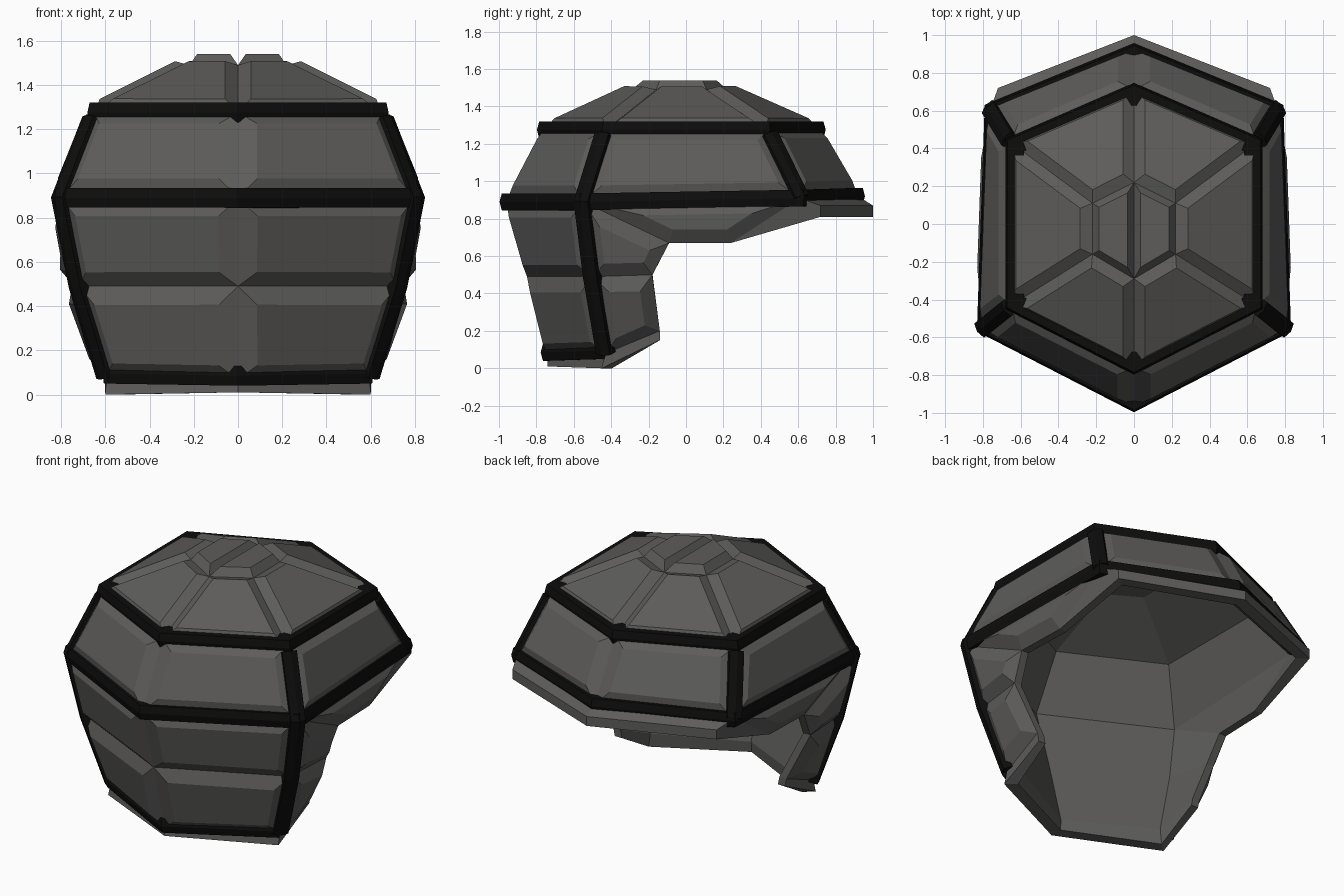
import bpy, bmesh
from mathutils import Vector as V

if "Cube" in bpy.data.objects:
    bpy.data.objects.remove(bpy.data.objects["Cube"])

# Corner points of the right half: letter = column around the helmet, digit = level
P = dict(
    a=(0, -.74, .01), b=(.6, -.45, 0), c=(.6, -.14, .15), e=(.72, .72, .81), f=(0, 1.0, .81),
    a0=(0, -.74, .07), b0=(.595, -.43, .08), c0=(.61, -.14, .2),
    a1=(0, -.85, .49), b1=(.72, -.5, .49), c1=(.75, -.18, .5),
    a2=(0, -.96, .89), b2=(.80, -.55, .89), c2=(.77, -.09, .67), d2=(.76, .24, .67),
    e1=(.72, .72, .87), f1=(0, 1.0, .87), e2=(.76, .61, .91), f2=(0, .92, .92),
    a3=(0, -.76, 1.275), b3=(.65, -.43, 1.275), e3=(.65, .43, 1.275), f3=(0, .71, 1.275),
    a4=(0, -.29, 1.49), b4=(.22, -.16, 1.49), e4=(.22, .11, 1.49), f4=(0, .22, 1.49))

WALL = ["a0 b0 b1 a1", "a1 b1 b2 a2", "a2 b2 b3 a3", "b0 c0 c1 b1", "b1 c1 c2 b2",
        "b2 c2 d2 e2", "b2 e2 e3 b3", "e2 f2 f3 e3"]
CAP = ["a3 b3 b4 a4", "b3 e3 e4 b4", "e3 f3 f4 e4", "a4 b4 e4 f4"]
RIM = ["a b b0 a0", "b c c0 b0", "d2 e e1 e2", "e1 f1 f2 e2", "e f f1 e1"]


def material(name, v):
    m = bpy.data.materials.new(name)
    m.diffuse_color = (v, v * .98, v * .95, 1)
    m.use_nodes = True
    m.node_tree.nodes["Principled BSDF"].inputs["Base Color"].default_value = m.diffuse_color
    return m


GREY = material("dark_grey", .11)
BLACK = material("black", .004)


def pt(name, side=1):
    x, y, z = P[name]
    return V((x * side, y, z))


def finish(bm, name, mat):
    me = bpy.data.meshes.new(name)
    bm.to_mesh(me)
    bm.free()
    ob = bpy.data.objects.new(name, me)
    bpy.context.collection.objects.link(ob)
    me.materials.append(mat)
    return ob


def surface(faces):
    """Both halves of the listed faces, welded, all facing outward."""
    bm = bmesh.new()
    for s in (1, -1):
        for f in faces:
            bm.faces.new([bm.verts.new(pt(n, s)) for n in f.split()])
    bmesh.ops.remove_doubles(bm, verts=bm.verts[:], dist=.001)
    bm.normal_update()
    for f in bm.faces:
        if f.normal.dot(f.calc_center_median() - V((0, 0, .75))) < 0:
            f.normal_flip()
    bm.normal_update()
    return bm


def plates(faces, inset, depth, name):
    """Every face becomes its own bevelled raised plate."""
    bm = surface(faces)
    bmesh.ops.inset_individual(bm, faces=bm.faces[:], thickness=inset,
                               depth=depth, use_even_offset=True)
    return finish(bm, name, GREY)


def thick_shell(faces, thickness, name):
    """Outer surface plus inner wall, joined by a level rim."""
    bm = surface(faces)
    inner = {}
    for v in bm.verts[:]:
        n = v.normal.copy()
        if v.is_boundary:
            n.z = 0
            cheek = -.2 < v.co.y < .3
            d = n.normalized() * (.05 if cheek else thickness)
        else:
            d = n * thickness * 1.05
        inner[v] = v.co - d
    outer_faces = bm.faces[:]
    edges = [e for e in bm.edges if e.is_boundary]
    inner = {v: bm.verts.new(co) for v, co in inner.items()}
    for f in outer_faces:
        bm.faces.new([inner[v] for v in reversed(f.verts)])
    for e in edges:
        p, q = e.verts
        bm.faces.new((p, q, inner[q], inner[p]))
    bmesh.ops.recalc_face_normals(bm, faces=bm.faces[:])
    return finish(bm, name, GREY)


def beam(path, name, closed=False, top_in=.03, low_in=.03):
    """Bar swept along a path, facing away from the z axis."""
    bm = bmesh.new()
    section = [(-top_in, -.045), (.025, -.045), (.037, 0), (.025, .045), (-low_in, .045)]
    n, k = len(path), len(section)
    rings = []
    for i, p in enumerate(path):
        q0 = path[i - 1] if closed or i else p
        q1 = path[(i + 1) % n] if closed or i < n - 1 else p
        t = ((q1 - p).normalized() + (p - q0).normalized()).normalized()
        out = V((p.x, p.y, 0))
        out = (out - t * out.dot(t)).normalized()
        side = t.cross(out)
        rings.append([bm.verts.new(p + out * u + side * v) for u, v in section])
    for i in range(n if closed else n - 1):
        r, s = rings[i], rings[(i + 1) % n]
        for j in range(k):
            bm.faces.new((r[j], r[(j + 1) % k], s[(j + 1) % k], s[j]))
    if not closed:
        bm.faces.new(rings[0])
        bm.faces.new(rings[-1])
    bmesh.ops.recalc_face_normals(bm, faces=bm.faces[:])
    return finish(bm, name, BLACK)


# Thick shell with visor and lower rim
thick_shell(WALL + CAP + RIM, .08, "shell")

# Raised armour plates
plates(WALL, .075, .045, "wall_plates")
plates(CAP[:3], .05, .045, "crown_plates")
plates(CAP[3:], .035, .05, "top_plates")

# Black horizontal bands
for lvl, name, top_in, low_in in (("2", "middle_band", .05, .04), ("3", "upper_band", .08, .02)):
    ring = [pt(c + lvl) for c in "abef"] + [pt("e" + lvl, -1), pt("b" + lvl, -1)]
    beam(ring, name, True, top_in, low_in)
lift = V((0, 0, .015))
beam([pt("b0", -1) + lift, pt("a0") + lift, pt("b0") + lift], "lower_band")

# Black corner struts, stopping inside the upper band
for s, tag in ((1, "right"), (-1, "left")):
    for names, part in ((("b0", "b1", "b2", "b3"), "front_strut_"), (("e2", "e3"), "rear_strut_")):
        path = [pt(n, s) for n in names]
        path[-1] = path[-2].lerp(path[-1], .93)
        beam(path, part + tag)
